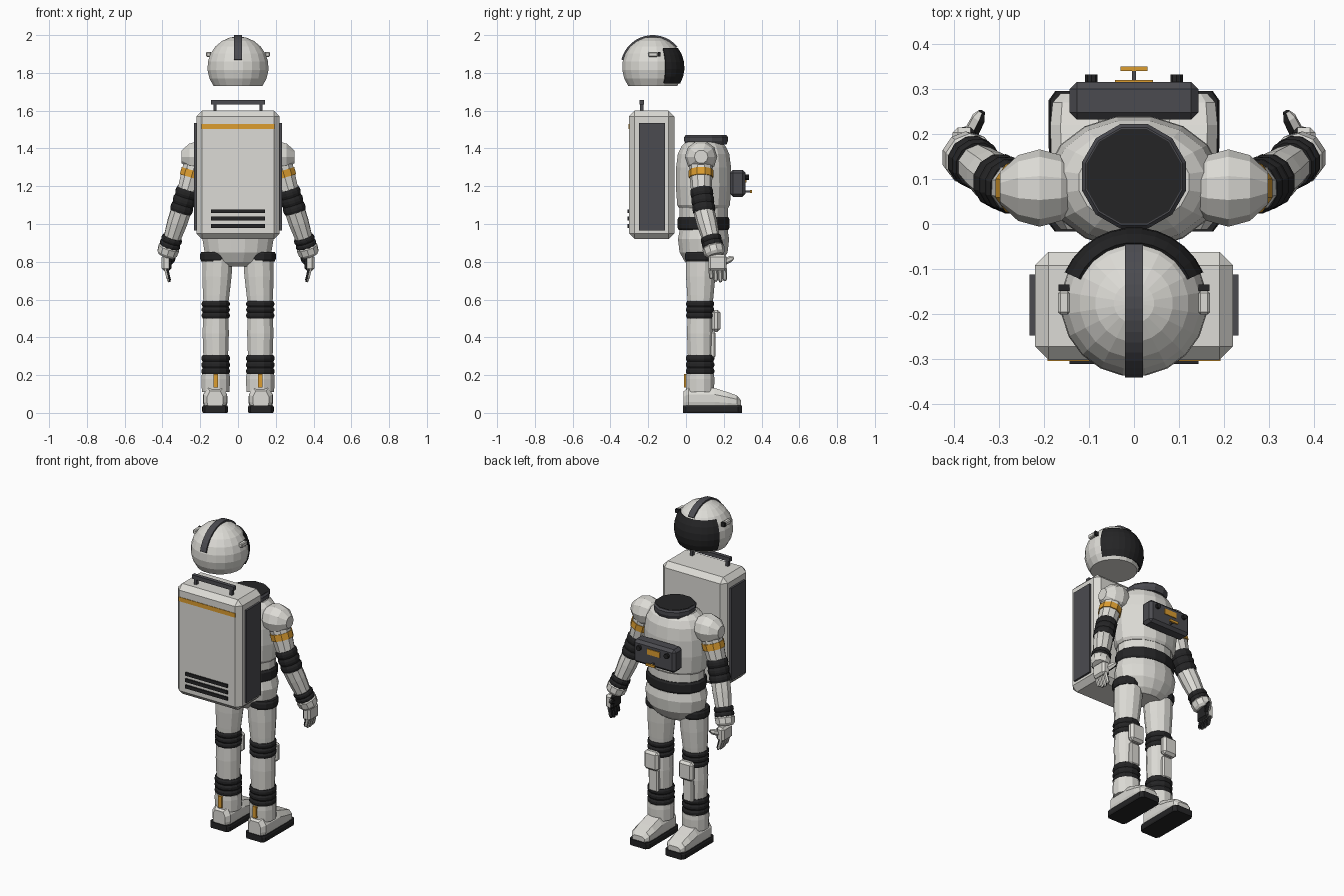
import bpy, bmesh
from math import sin, cos, pi, radians
from mathutils import Vector

if "Cube" in bpy.data.objects:
    bpy.data.objects.remove(bpy.data.objects["Cube"], do_unlink=True)


def material(name, rgb):
    m = bpy.data.materials.new(name)
    m.use_nodes = True
    m.diffuse_color = (*rgb, 1)
    m.node_tree.nodes["Principled BSDF"].inputs["Base Color"].default_value = (*rgb, 1)
    return m


WHITE = material("suit_white", (0.72, 0.71, 0.67))
BLACK = material("rubber_black", (0.018, 0.018, 0.019))
GREY = material("dark_grey", (0.07, 0.07, 0.08))
ORANGE = material("orange", (0.72, 0.34, 0.03))


def finish(name, bm, mat, pair=False, inner=None):
    """Make the object; a pair adds its mirror image; inner colours faces turned to the body."""
    bmesh.ops.remove_doubles(bm, verts=bm.verts[:], dist=0.0001)
    bmesh.ops.recalc_face_normals(bm, faces=bm.faces[:])
    bm.normal_update()
    if inner:
        for f in bm.faces:
            f.material_index = int(f.normal.x < -0.25)
    for side in (("left_", "right_") if pair else ("",)):
        if side == "right_":
            for v in bm.verts:
                v.co.x *= -1
            bmesh.ops.reverse_faces(bm, faces=bm.faces[:])
        me = bpy.data.meshes.new(side + name)
        bm.to_mesh(me)
        me.materials.append(mat)
        if inner:
            me.materials.append(inner)
        bpy.context.collection.objects.link(bpy.data.objects.new(side + name, me))
    bm.free()


def loft(name, rings, mat, **kw):
    """Skin closed rings of points and cap both ends."""
    bm = bmesh.new()
    rows = [[bm.verts.new(p) for p in r] for r in rings]
    n = len(rows[0])
    for a, b in zip(rows, rows[1:]):
        for i in range(n):
            j = (i + 1) % n
            bm.faces.new((a[i], a[j], b[j], b[i]))
    bm.faces.new(rows[0])
    bm.faces.new(rows[-1])
    finish(name, bm, mat, **kw)


def tube(name, a, b, profile, mat, n=12, flat=1, **kw):
    """Turned shape: profile is (distance from a towards b, radius)."""
    a, axis = Vector(a), (Vector(b) - Vector(a)).normalized()
    side = Vector((0, 0, 1)) if abs(axis.x) > 0.9 else Vector((1, 0, 0))
    u = (side - axis * side.dot(axis)).normalized()
    v = axis.cross(u)
    steps = [2 * pi * (i + 0.5) / n for i in range(n)]
    loft(name, [[a + axis * d + u * r * cos(t) + v * r * flat * sin(t) for t in steps]
                for d, r in profile], mat, **kw)


def upright(name, x, y, profile, mat, **kw):
    tube(name, (x, y, 0), (x, y, 1), profile, mat, **kw)


def bellows(start, end, r, folds=3):
    k = folds * 3
    return [(start + (end - start) * i / k, r * (0.92 if i % 3 == 0 else 1)) for i in range(k + 1)]


def box(name, center, size, mat, bevel=0, **kw):
    bm = bmesh.new()
    bmesh.ops.create_cube(bm, size=1)
    for v in bm.verts:
        v.co = Vector(center) + v.co * Vector(size)
    if bevel:
        bmesh.ops.bevel(bm, geom=bm.edges[:], offset=bevel, segments=1, affect='EDGES')
    finish(name, bm, mat, **kw)


# Helmet shell, visor, crest and side lamps
HY, HZ, HR = -0.176, 1.829, 0.164
lats = [radians(-37 + 127 * i / 8) for i in range(9)]
upright("helmet_shell", 0, HY, [(HZ + HR * sin(t), HR * cos(t)) for t in lats], WHITE, n=20)


def on_helmet(r, turn, lat):
    return (r * cos(lat) * sin(turn), HY + r * cos(lat) * cos(turn), HZ + r * sin(lat))


rows = [radians(-30 + 67 * i / 5) for i in range(6)]
loft("visor", [[on_helmet(0.169, radians(t), l) for l in rows] +
               [on_helmet(0.155, radians(t), l) for l in reversed(rows)]
               for t in range(-66, 67, 12)], BLACK)
loft("helmet_crest", [[(x, HY + r * cos(radians(t)), HZ + r * sin(radians(t)))
                       for x, r in ((-0.02, 0.15), (0.02, 0.15), (0.02, 0.171), (-0.02, 0.171))]
                      for t in range(40, 167, 9)], GREY)
box("helmet_lamp", (0.156, -0.175, 1.898), (0.026, 0.052, 0.026), WHITE, 0.005, pair=True)
box("lamp_lens", (0.156, -0.142, 1.898), (0.024, 0.014, 0.024), BLACK, pair=True)

# Backpack
box("backpack", (0, -0.182, 1.26), (0.44, 0.24, 0.68), WHITE, 0.03)
box("backpack_side_panel", (0.222, -0.18, 1.25), (0.02, 0.136, 0.57), GREY, pair=True)
box("backpack_stripe", (0, -0.302, 1.516), (0.385, 0.006, 0.026), ORANGE)
for i in range(3):
    box(f"backpack_vent_{i + 1}", (0, -0.305, 0.99 + 0.039 * i), (0.286, 0.012, 0.02), BLACK)
box("handle_post", (0.122, -0.234, 1.615), (0.018, 0.02, 0.05), GREY, pair=True)
box("handle_bar", (0, -0.234, 1.644), (0.286, 0.024, 0.024), GREY)

# Torso, belt, pelvis and collar
BY = 0.093
upright("chest", 0, BY, [(1.085, 0.175), (1.1, 0.187), (1.2, 0.197), (1.3, 0.195),
                         (1.37, 0.183), (1.41, 0.158), (1.435, 0.125)], WHITE, n=16, flat=0.76)
upright("waist", 0, BY, [(0.96, 0.172), (1.09, 0.172)], WHITE, n=16, flat=0.76)
upright("belt", 0, BY, [(0.968, 0.176), (0.98, 0.184), (1.025, 0.184), (1.037, 0.176)],
        BLACK, n=16, flat=0.76)
upright("pelvis", 0, BY, [(0.775, 0.1), (0.8, 0.14), (0.85, 0.18), (0.92, 0.192), (0.972, 0.178)],
        WHITE, n=16, flat=0.72)
upright("collar", 0, 0.106, [(1.42, 0.112), (1.44, 0.12), (1.46, 0.12), (1.47, 0.112)], GREY)
upright("neck_opening", 0, 0.106, [(1.465, 0.109), (1.472, 0.109)], BLACK)

# Chest control box
box("control_box", (0, 0.274, 1.215), (0.286, 0.084, 0.142), GREY, 0.016)
box("control_screen", (0, 0.317, 1.237), (0.085, 0.006, 0.034), ORANGE)
tube("control_knob", (0.095, 0.31, 1.247), (0.095, 1, 1.247), [(0, 0.015), (0.023, 0.015)],
     BLACK, n=10, pair=True)
box("lever_stem", (0, 0.327, 1.172), (0.01, 0.03, 0.01), GREY)
box("lever_grip", (0, 0.345, 1.172), (0.06, 0.01, 0.014), ORANGE)

# Arms
S, E, W = (0.215, 0.078, 1.36), (0.285, 0.082, 1.12), (0.357, 0.138, 0.9)
tube("shoulder", (0.21, 0.08, 1.356), (1, 0.08, 1.356),
     [(-0.088, 0.036), (-0.048, 0.073), (0, 0.086), (0.048, 0.073), (0.088, 0.036)],
     WHITE, n=10, pair=True)
tube("upper_arm", S, E, [(0, 0.064), (0.1, 0.061), (0.2, 0.054)], WHITE, n=10, pair=True)
tube("arm_band", S, E, [(0.079, 0.066), (0.118, 0.066)], ORANGE, n=10, pair=True)
tube("elbow", (0.266, 0.081, 1.185), (0.304, 0.097, 1.062), bellows(0, 0.13, 0.062),
     BLACK, pair=True)
tube("forearm", E, W, [(0.04, 0.056), (0.12, 0.055), (0.215, 0.047)], WHITE, n=10, pair=True)
tube("wrist", E, W, bellows(0.205, 0.262, 0.057, 2), BLACK, pair=True)
tube("glove_cuff", E, W, [(0.257, 0.054), (0.265, 0.059), (0.297, 0.056), (0.312, 0.044)],
     WHITE, n=10, pair=True)

# Gloves: white backs, dark palms
box("palm", (0.378, 0.167, 0.795), (0.052, 0.096, 0.085), WHITE, 0.012, pair=True, inner=BLACK)
for i, length in enumerate((0.062, 0.077, 0.08, 0.074)):
    y = 0.131 + 0.024 * i
    tube(f"finger_{i + 1}", (0.382, y, 0.77), (0.362, y + 0.004, 0.69),
         [(0, 0.0125), (length * 0.85, 0.012), (length, 0.006)], WHITE, n=6, pair=True, inner=BLACK)
tube("thumb", (0.366, 0.195, 0.795), (0.338, 0.25, 0.822),
     [(0, 0.018), (0.05, 0.016), (0.067, 0.008)], WHITE, n=6, pair=True, inner=BLACK)

# Legs
LX, LY = 0.118, 0.075
tube("thigh", (LX, LY, 0.56), (0.107, 0.08, 0.85),
     [(0, 0.066), (0.06, 0.072), (0.16, 0.08), (0.27, 0.084)], WHITE, pair=True)
upright("hip_joint", 0.115, 0.08, [(0.802, 0.082), (0.815, 0.088), (0.84, 0.088), (0.852, 0.082)],
        BLACK, pair=True)
upright("knee_joint", LX, LY, bellows(0.5, 0.592, 0.077), BLACK, pair=True)
upright("shin", LX, LY, [(0.28, 0.067), (0.42, 0.072), (0.52, 0.069)], WHITE, pair=True)
upright("ankle_joint", LX, LY, bellows(0.203, 0.306, 0.078), BLACK, pair=True)
upright("boot_cuff", LX, LY, [(0.11, 0.076), (0.18, 0.078), (0.207, 0.076)], WHITE, pair=True)
box("boot_tab", (LX, -0.003, 0.17), (0.026, 0.014, 0.07), ORANGE, pair=True)
box("knee_pad", (LX, 0.16, 0.487), (0.096, 0.044, 0.115), WHITE, 0.014, pair=True)
box("shin_plate", (LX, 0.135, 0.36), (0.066, 0.04, 0.14), WHITE, 0.008, pair=True)

# Boots: cross-sections from heel to toe
boot = ((-0.012, 0.042, 0.115), (0.012, 0.062, 0.132), (0.15, 0.063, 0.132),
        (0.22, 0.065, 0.11), (0.27, 0.06, 0.092), (0.29, 0.042, 0.068))
loft("boot", [[(LX + 0.003 + w * k, y, 0.034 + (h - 0.034) * f)
               for k, f in ((-0.9, 0), (-1, 0.25), (-1, 0.65), (-0.65, 1),
                            (0.65, 1), (1, 0.65), (1, 0.25), (0.9, 0))]
              for y, w, h in boot], WHITE, pair=True)
loft("sole", [[(LX + 0.003 + w * k, y, z) for k, z in
               ((-0.94, 0), (-1, 0.008), (-1, 0.03), (-0.94, 0.038),
                (0.94, 0.038), (1, 0.03), (1, 0.008), (0.94, 0))]
              for y, w in ((-0.017, 0.055), (0.0, 0.068), (0.275, 0.069), (0.296, 0.054))],
     BLACK, pair=True)
